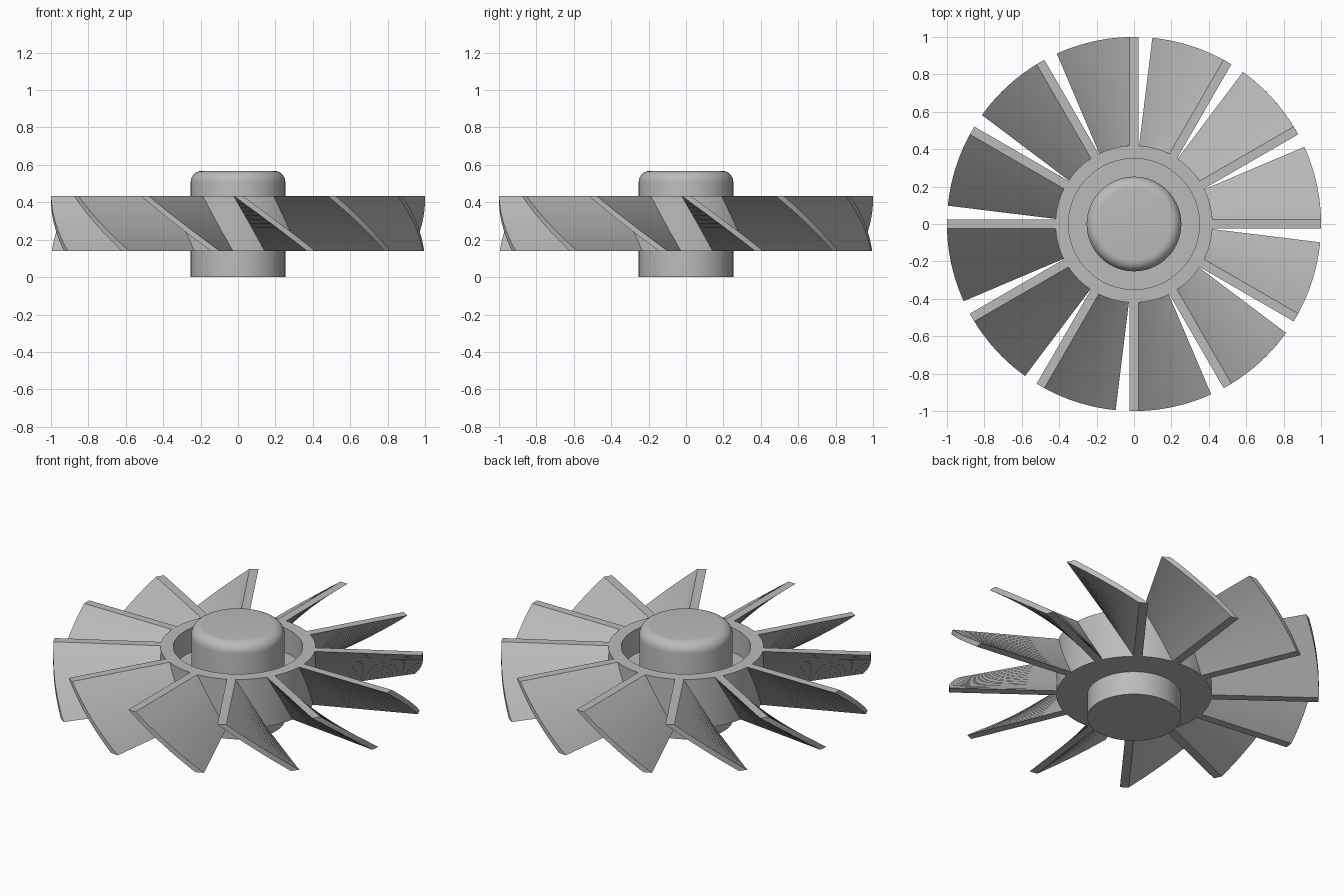
import bpy, bmesh, math
from mathutils import Matrix, Vector

cube = bpy.data.objects.get("Cube")
if cube:
    bpy.data.objects.remove(cube, do_unlink=True)

BOTTOM, TOP = 0.14, 0.435     # height range of ring and blades
BLADES = 12
TWIST = math.radians(23)
STEPS = 14

metal = bpy.data.materials.new("grey metal")
metal.use_nodes = True
grey = (0.5, 0.5, 0.5, 1)
metal.diffuse_color = grey
metal.node_tree.nodes["Principled BSDF"].inputs["Base Color"].default_value = grey


def finish(name, bm):
    """Turn a bmesh into a smooth object with sharp edges kept."""
    bmesh.ops.remove_doubles(bm, verts=bm.verts, dist=1e-5)
    bmesh.ops.recalc_face_normals(bm, faces=bm.faces)
    mesh = bpy.data.meshes.new(name)
    bm.to_mesh(mesh)
    bm.free()
    mesh.materials.append(metal)
    obj = bpy.data.objects.new(name, mesh)
    bpy.context.collection.objects.link(obj)
    bpy.ops.object.select_all(action='DESELECT')
    obj.select_set(True)
    bpy.context.view_layer.objects.active = obj
    bpy.ops.object.shade_smooth_by_angle(angle=math.radians(30))
    return obj


def lathe(name, profile, segments=96):
    """Spin a (radius, height) profile around the z axis."""
    bm = bmesh.new()
    verts = [bm.verts.new((r, 0, z)) for r, z in profile]
    edges = [bm.edges.new(pair) for pair in zip(verts, verts[1:])]
    bmesh.ops.spin(bm, geom=verts + edges, cent=(0, 0, 0), axis=(0, 0, 1),
                   angle=math.tau, steps=segments, use_merge=True)
    return finish(name, bm)


# Central shaft with a rounded top rim
R, H, F = 0.253, 0.568, 0.06
rim = [(R - F + F * math.cos(a), H - F + F * math.sin(a))
       for a in (math.pi / 2 * i / 8 for i in range(9))]
lathe("shaft", [(0, 0), (R, 0)] + rim + [(0, H)])

# Dished hub ring around the shaft
FLOOR = 0.29
lathe("hub_ring", [(0, BOTTOM), (0.42, BOTTOM), (0.42, TOP),
                   (0.35, TOP), (0.35, FLOOR), (0, FLOOR)])

# Helical blades: a radial slab twisted as it descends
INNER, HALF = 0.416, 0.024
tip = math.sqrt(1 - HALF ** 2)
section = [(INNER, -HALF), (tip, -HALF), (1, 0), (tip, HALF), (INNER, HALF)]
for n in range(BLADES):
    bm = bmesh.new()
    rings = []
    for s in range(STEPS + 1):
        t = s / STEPS
        turn = Matrix.Rotation(math.tau * n / BLADES + TWIST * t, 3, 'Z')
        z = TOP + (BOTTOM - TOP) * t
        rings.append([bm.verts.new(turn @ Vector((x, y, z))) for x, y in section])
    for upper, lower in zip(rings, rings[1:]):
        for i in range(len(section)):
            j = (i + 1) % len(section)
            bm.faces.new((upper[i], upper[j], lower[j], lower[i]))
    bm.faces.new(rings[0])
    bm.faces.new(rings[-1])
    finish(f"blade_{n + 1}", bm)
